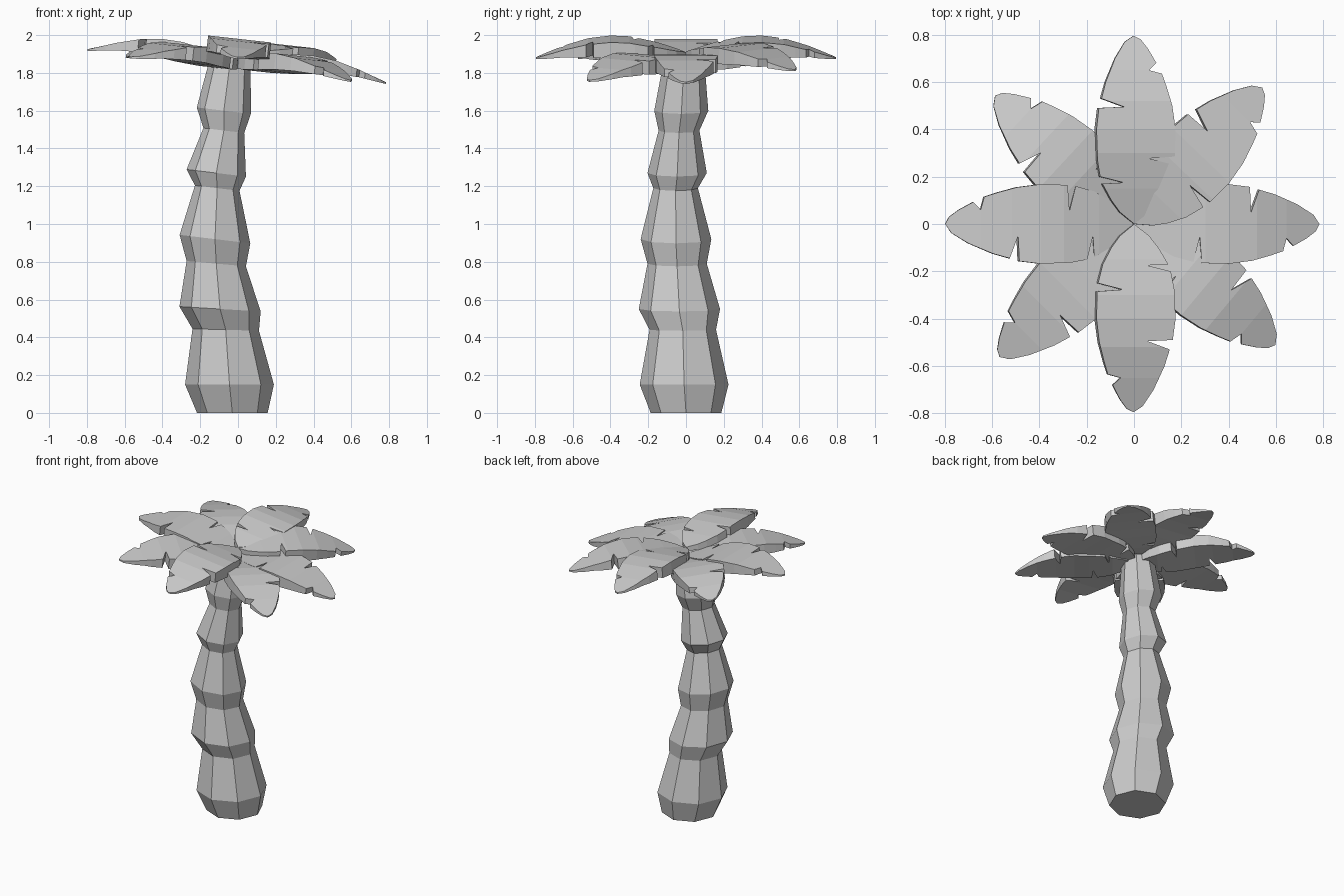
import bpy, bmesh, math
from mathutils import Matrix, Vector

if "Cube" in bpy.data.objects:
    bpy.data.objects.remove(bpy.data.objects["Cube"])

grey = bpy.data.materials.new("plain grey")
grey.diffuse_color = (0.6, 0.6, 0.6, 1)
grey.use_nodes = True
grey.node_tree.nodes["Principled BSDF"].inputs["Base Color"].default_value = grey.diffuse_color
TILT = math.radians(6.3)


def finish(bm, name):
    bmesh.ops.recalc_face_normals(bm, faces=bm.faces[:])
    me = bpy.data.meshes.new(name)
    bm.to_mesh(me)
    bm.free()
    me.materials.append(grey)
    ob = bpy.data.objects.new(name, me)
    bpy.context.collection.objects.link(ob)
    return ob


def lerp(table, u):
    for (a, fa), (b, fb) in zip(table, table[1:]):
        if u <= b:
            return fa + (fb - fa) * (u - a) / (b - a)
    return table[-1][1]


# Trunk: leaning, ringed octagonal column (z, centre x, centre y, radius)
RINGS = [(0.0, -.03, 0, .187), (.15, -.045, -.01, .235),
         (.44, -.065, -.017, .176), (.55, -.095, -.035, .215),
         (.79, -.115, -.047, .157), (.92, -.122, -.053, .187),
         (1.19, -.11, -.055, .118), (1.27, -.115, -.047, .157),
         (1.495, -.075, -.037, .108), (1.60, -.075, -.025, .143),
         (1.87, -.04, -.01, .107)]
bm = bmesh.new()
loops = []
for i, (z, cx, cy, r) in enumerate(RINGS):
    slope = 0 if i < 2 else min(.12, .03 * (i - 1))
    ring = []
    for k in range(8):
        a = k * math.pi / 4
        dx = r * math.cos(a)
        ring.append(bm.verts.new((cx + dx, cy + r * math.sin(a), z - dx * slope)))
    loops.append(ring)
for a, b in zip(loops, loops[1:]):
    for k in range(8):
        n = (k + 1) % 8
        bm.faces.new((a[k], a[n], b[n], b[k]))
bm.faces.new(loops[0])
bm.faces.new(loops[-1])
finish(bm, "trunk")

# Leaf half outlines with torn notches (distance along leaf, half width)
SIDE_A = [(.05, .062), (.1, .1), (.17, .14), (.175, .05), (.2, .15), (.27, .163),
          (.4, .168), (.49, .157), (.495, .05), (.53, .145), (.6, .125),
          (.7, .082), (.77, .038)]
SIDE_B = [(.05, .062), (.1, .1), (.17, .138), (.25, .16), (.277, .055), (.285, .165),
          (.4, .168), (.5, .155), (.58, .133), (.635, .115), (.65, .06),
          (.68, .093), (.74, .06), (.78, .03)]
# Arched top and flatter underside along the leaf
TOP = [(0, 1.91), (.15, 1.948), (.3, 1.976), (.4, 1.98), (.52, 1.967), (.65, 1.932), (.79, 1.883)]
BOTTOM = [(0, 1.885), (.15, 1.875), (.3, 1.885), (.4, 1.895), (.52, 1.898), (.65, 1.893), (.79, 1.874)]


def leaf(name, angle, lift):
    bm = bmesh.new()
    outline = [(0, 0)] + [(u, -v) for u, v in SIDE_B] + [(.795, 0)] + SIDE_A[::-1]
    bm.faces.new([bm.verts.new((u, v, 0)) for u, v in outline])
    for u, _ in TOP[1:-1]:
        bmesh.ops.bisect_plane(bm, geom=bm.verts[:] + bm.edges[:] + bm.faces[:],
                               dist=1e-5, plane_co=(u, 0, 0), plane_no=(1, 0, 0))
    ext = bmesh.ops.extrude_face_region(bm, geom=bm.faces[:], use_keep_orig=True)
    upper = {g for g in ext["geom"] if isinstance(g, bmesh.types.BMVert)}
    for v in bm.verts:
        v.co.z = lerp(TOP if v in upper else BOTTOM, v.co.x) + lift
    # Spread round the crown, then lean the crown towards +x
    pivot = Vector((0, 0, 1.9))
    m = (Matrix.Translation(pivot) @ Matrix.Rotation(TILT, 4, 'Y')
         @ Matrix.Translation(-pivot) @ Matrix.Rotation(math.radians(angle), 4, 'Z'))
    bmesh.ops.transform(bm, matrix=m, verts=bm.verts[:])
    finish(bm, name)


# Crown of eight leaves in overlapping layers
for name, angle, lift in [("right", 0, -.045), ("back_right", 46.5, -.005),
                          ("back", 90, 0), ("back_left", 137, -.06),
                          ("left", 180, -.045), ("front_left", 225, -.06),
                          ("front", 270, 0), ("front_right", 320, -.055)]:
    leaf("leaf_" + name, angle, lift)
